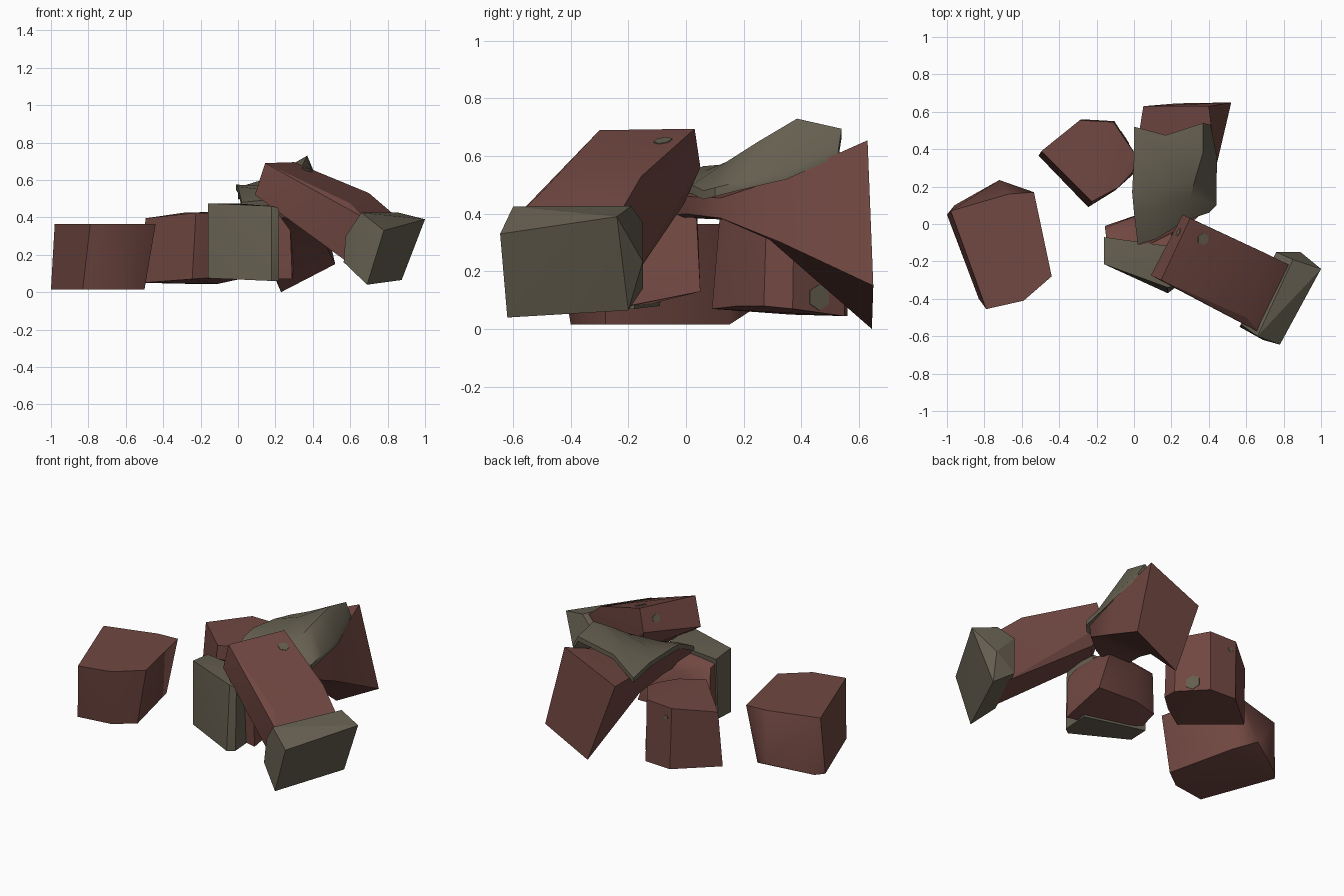
import bpy, bmesh, math
from mathutils import Vector, Matrix

if "Cube" in bpy.data.objects:
    bpy.data.objects.remove(bpy.data.objects["Cube"])


def material(name, rgb):
    m = bpy.data.materials.new(name)
    m.diffuse_color = (*rgb, 1)
    m.use_nodes = True
    m.node_tree.nodes["Principled BSDF"].inputs["Base Color"].default_value = m.diffuse_color
    return m


BRICK = material("brick red", (0.165, 0.064, 0.054))
MORTAR = material("mortar grey", (0.130, 0.114, 0.080))


def finish(name, bm, mat, smooth):
    bmesh.ops.recalc_face_normals(bm, faces=bm.faces)
    me = bpy.data.meshes.new(name)
    bm.to_mesh(me)
    bm.free()
    me.materials.append(mat)
    ob = bpy.data.objects.new(name, me)
    bpy.context.collection.objects.link(ob)
    bpy.ops.object.select_all(action='DESELECT')
    ob.select_set(True)
    bpy.context.view_layer.objects.active = ob
    bpy.ops.object.shade_smooth_by_angle(angle=math.radians(smooth))
    return ob


def chunk(name, points, mat, smooth=30):
    """Broken block: the convex hull of its corners."""
    bm = bmesh.new()
    for p in points:
        bm.verts.new(p)
    bmesh.ops.convex_hull(bm, input=bm.verts)
    loose = [v for v in bm.verts if not v.link_faces]
    bmesh.ops.delete(bm, geom=loose, context='VERTS')
    bmesh.ops.dissolve_limit(bm, angle_limit=math.radians(3),
                             verts=bm.verts, edges=bm.edges)
    return finish(name, bm, mat, smooth)


def loft(name, rings, mat, smooth):
    """Bent block: matching cross-sections joined and capped."""
    bm = bmesh.new()
    rs = [[bm.verts.new(p) for p in r] for r in rings]
    n = len(rs[0])
    for a, b in zip(rs, rs[1:]):
        for i in range(n):
            j = (i + 1) % n
            bm.faces.new((a[i], a[j], b[j], b[i]))
    bm.faces.new(rs[0])
    bm.faces.new(rs[-1])
    return finish(name, bm, mat, smooth)


def sheet(name, rows, thick, mat):
    """Uneven mortar layer: a grid of points given a thickness."""
    bm = bmesh.new()
    top = [[bm.verts.new(p) for p in r] for r in rows]
    low = [[bm.verts.new(Vector(p) - Vector((0, 0, thick))) for p in r] for r in rows]
    n, m = len(rows), len(rows[0])
    for g in (top, low):
        for i in range(n - 1):
            for j in range(m - 1):
                bm.faces.new((g[i][j], g[i + 1][j], g[i + 1][j + 1], g[i][j + 1]))
    rim = [(i, 0) for i in range(n)] + [(n - 1, j) for j in range(1, m)]
    rim += [(i, m - 1) for i in range(n - 2, -1, -1)] + [(0, j) for j in range(m - 2, 0, -1)]
    for (a, b), (c, d) in zip(rim, rim[1:] + rim[:1]):
        bm.faces.new((top[a][b], top[c][d], low[c][d], low[a][b]))
    return finish(name, bm, mat, 40)


def spot(name, ob, origin, aim, r):
    """Thin mortar spot where a ray meets a brick."""
    hit, loc, nor, _ = ob.ray_cast(Vector(origin), Vector(aim).normalized())
    if hit:
        bm = bmesh.new()
        mat = Matrix.Translation(loc) @ nor.to_track_quat('Z', 'Y').to_matrix().to_4x4()
        bmesh.ops.create_cone(bm, cap_ends=True, segments=6, radius1=r, radius2=r,
                              depth=.006, matrix=mat)
        finish(name, bm, MORTAR, 20)


# Left brick, lying apart from the pile
chunk("left_brick",
      [(-.98, .07, .365), (-.67, .16, .365), (-.535, .17, .365), (-.44, -.28, .365),
       (-.59, -.41, .365), (-.79, -.455, .365), (-.72, .235, .07),
       (-1.0, .05, .015), (-.96, .1, .015), (-.6, .15, .015),
       (-.5, -.28, .015), (-.62, -.37, .015), (-.83, -.4, .015)], BRICK, 45)

# Back left brick
back = chunk("back_left_brick",
      [(-.495, .39, .395), (-.29, .555, .425), (-.11, .545, .43), (.005, .375, .42),
       (-.005, .28, .41), (-.085, .195, .42), (-.225, .12, .425),
       (-.51, .365, .05), (-.28, .56, .045), (-.105, .55, .045), (.01, .37, .07),
       (0, .27, .08), (-.1, .18, .08), (-.245, .09, .07)], BRICK, 35)

# Back brick, propped up and leaning, bent along its length
loft("leaning_brick",
     [[(.05, .63, .50), (.40, .63, .655), (.52, .65, .15), (.23, .645, .0)],
      [(.0, .32, .54), (.435, .35, .53), (.445, .33, .30), (.12, .29, .31)],
      [(.0, .07, .54), (.43, .12, .455), (.42, .12, .385), (.07, .13, .38)],
      [(.03, -.135, .45), (.30, .0, .46), (.28, .0, .40), (.06, -.11, .39)]], BRICK, 50)
sheet("leaning_brick_mortar",
      [[(0, .52, .525), (.17, .475, .61), (.37, .54, .695), (.41, .53, .63)],
       [(0, .36, .56), (.16, .37, .61), (.37, .385, .73), (.445, .35, .55)],
       [(-.01, .17, .575), (.13, .2, .57), (.33, .25, .65), (.44, .2, .515)],
       [(0, .06, .565), (.12, .07, .55), (.30, .14, .58), (.44, .10, .49)],
       [(.02, -.11, .48), (.12, -.08, .49), (.28, .02, .50), (.40, .06, .48)]],
      .03, MORTAR)

# Middle brick with mortar on its front
middle = chunk("middle_brick",
      [(-.155, -.02, .42), (-.155, -.01, .15), (0, .04, .38), (.02, .05, .14),
       (.2, .035, .42), (.3, .05, .13), (.29, -.25, .07), (.28, -.25, .33),
       (.2, -.25, .44), (-.14, -.15, .44), (-.14, -.15, .08)], BRICK, 45)
chunk("middle_brick_mortar",
      [(-.16, -.215, .475), (-.01, -.22, .475), (.18, -.34, .46), (.22, -.33, .45),
       (-.16, -.215, .075), (0, -.25, .07), (.18, -.37, .06), (.22, -.34, .06),
       (-.16, -.07, .46), (.2, -.12, .455), (-.16, -.09, .08), (.22, -.18, .07)], MORTAR, 30)

# Right brick, sloping down to the front right
slope = chunk("sloping_brick",
      [(.145, -.3, .69), (.30, .03, .695), (.09, -.275, .52), (.26, .05, .56),
       (.70, -.155, .53), (.84, -.225, .41), (.67, -.58, .40), (.60, -.50, .475),
       (.24, -.32, .41), (.30, -.01, .43), (.60, -.50, .15), (.76, -.22, .12)], BRICK, 20)
chunk("sloping_brick_mortar",
      [(.78, -.645, .33), (1.0, -.24, .39), (.875, -.2, .065), (.69, -.62, .04),
       (.89, -.15, .235), (.66, -.60, .425), (.85, -.19, .427), (.76, -.15, .37),
       (.565, -.55, .16), (.575, -.54, .30), (.76, -.15, .14)], MORTAR, 15)

# Small mortar spots
spot("mortar_spot_top", slope, (.37, -.08, 2), (0, 0, -1), .033)
spot("mortar_spot_end", slope, (-.65, .35, .62), (.9, -.4, 0), .025)
spot("mortar_spot_corner", back, (.95, 1.46, .11), (-1, -1, 0), .045)
spot("mortar_spot_back", back, (-.25, 2, .36), (0, -1, 0), .015)
spot("mortar_spot_side", middle, (2, .01, .1), (-1, 0, 0), .025)
